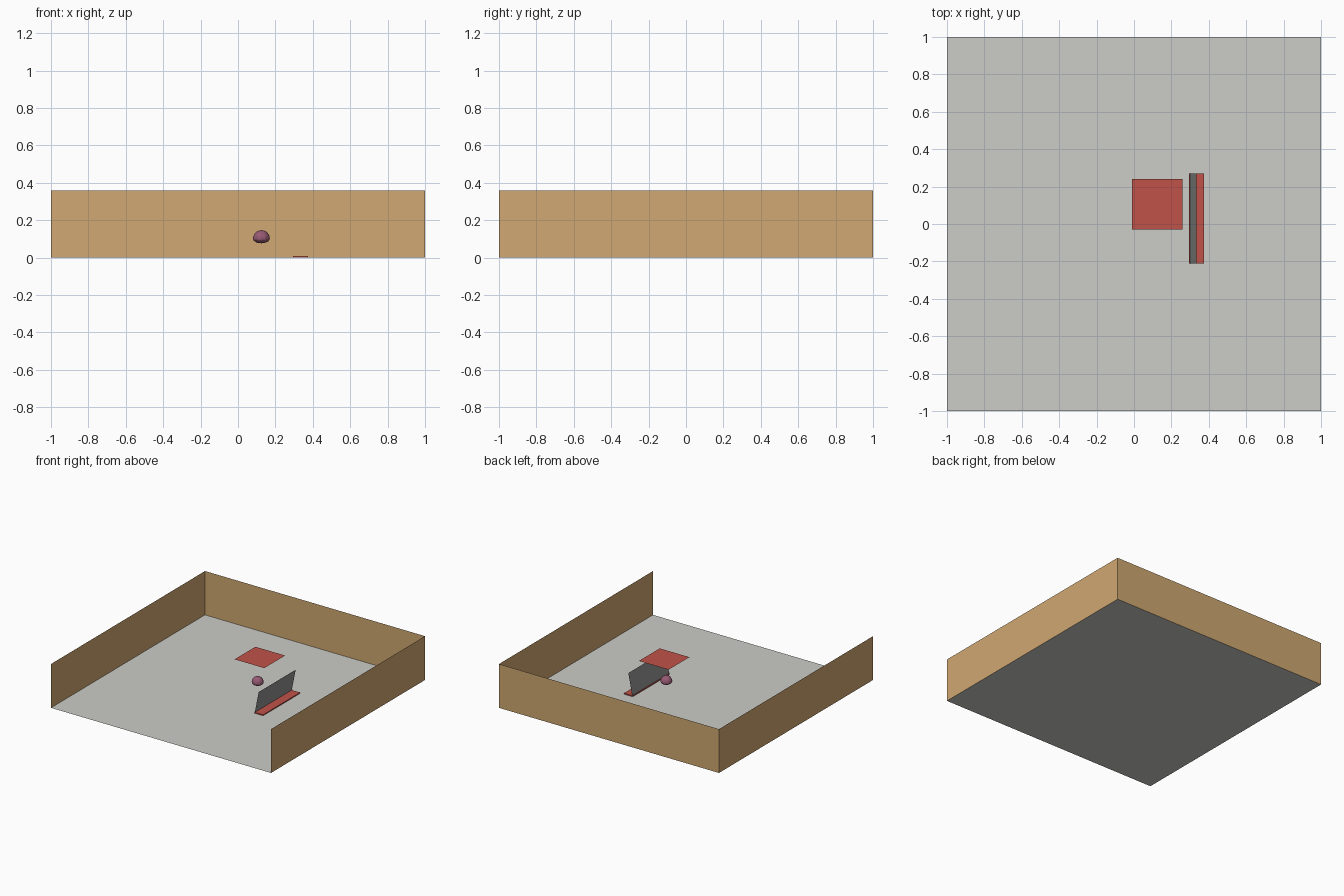
import bpy, bmesh, math
from mathutils import Vector

if "Cube" in bpy.data.objects:
    bpy.data.objects.remove(bpy.data.objects["Cube"])


def material(name, rgb):
    m = bpy.data.materials.new(name)
    lin = [(c / 255 / 12.92) if c < 10 else ((c / 255 + 0.055) / 1.055) ** 2.4 for c in rgb]
    m.diffuse_color = (*lin, 1)
    m.use_nodes = True
    m.node_tree.nodes["Principled BSDF"].inputs["Base Color"].default_value = m.diffuse_color
    return m


TAN = material("tan_wall", (208, 168, 114))
FLOOR = material("pale_grey_floor", (204, 204, 199))
RED = material("brick_red", (192, 82, 72))
GREY = material("mid_grey", (142, 144, 142))
PLUM = material("plum", (150, 90, 115))


def finish(name, bm, mat):
    me = bpy.data.meshes.new(name)
    bm.to_mesh(me)
    bm.free()
    me.materials.append(mat)
    ob = bpy.data.objects.new(name, me)
    bpy.context.collection.objects.link(ob)
    return ob


def sheet(name, origin, u, v, mat):
    """Single flat sheet spanned by two edge vectors."""
    o, u, v = Vector(origin), Vector(u), Vector(v)
    bm = bmesh.new()
    bm.faces.new([bm.verts.new(p) for p in (o, o + u, o + u + v, o + v)])
    return finish(name, bm, mat)


# Open-fronted tray: floor and three walls
H = 0.36
sheet("floor", (-1, -1, 0), (2, 0, 0), (0, 2, 0), FLOOR)
sheet("back_wall", (-1, 1, 0), (2, 0, 0), (0, 0, H), TAN)
sheet("left_wall", (-1, -1, 0), (0, 2, 0), (0, 0, H), TAN)
sheet("right_wall", (1, -1, 0), (0, 2, 0), (0, 0, H), TAN)

# Floating red card
sheet("red_card", (-0.01, -0.03, 0.293), (0.27, 0, 0), (0, 0.27, 0), RED)

# Red base strip with a leaning grey panel
bm = bmesh.new()
bmesh.ops.create_cube(bm, size=1)
bmesh.ops.scale(bm, vec=(0.08, 0.48, 0.008), verts=bm.verts)
bmesh.ops.translate(bm, vec=(0.335, 0.03, 0.005), verts=bm.verts)
finish("base_strip", bm, RED)
sheet("leaning_panel", (0.30, -0.21, 0.009), (0, 0.48, 0), (0.035, 0, 0.176), GREY)

# Small faceted dome with a flattened underside
bm = bmesh.new()
bmesh.ops.create_uvsphere(bm, u_segments=12, v_segments=10, radius=0.045)
for vert in bm.verts:
    if vert.co.z < 0:
        vert.co.z *= 0.56
bmesh.ops.translate(bm, vec=(0.125, 0.077, 0.102), verts=bm.verts)
finish("dome", bm, PLUM)
